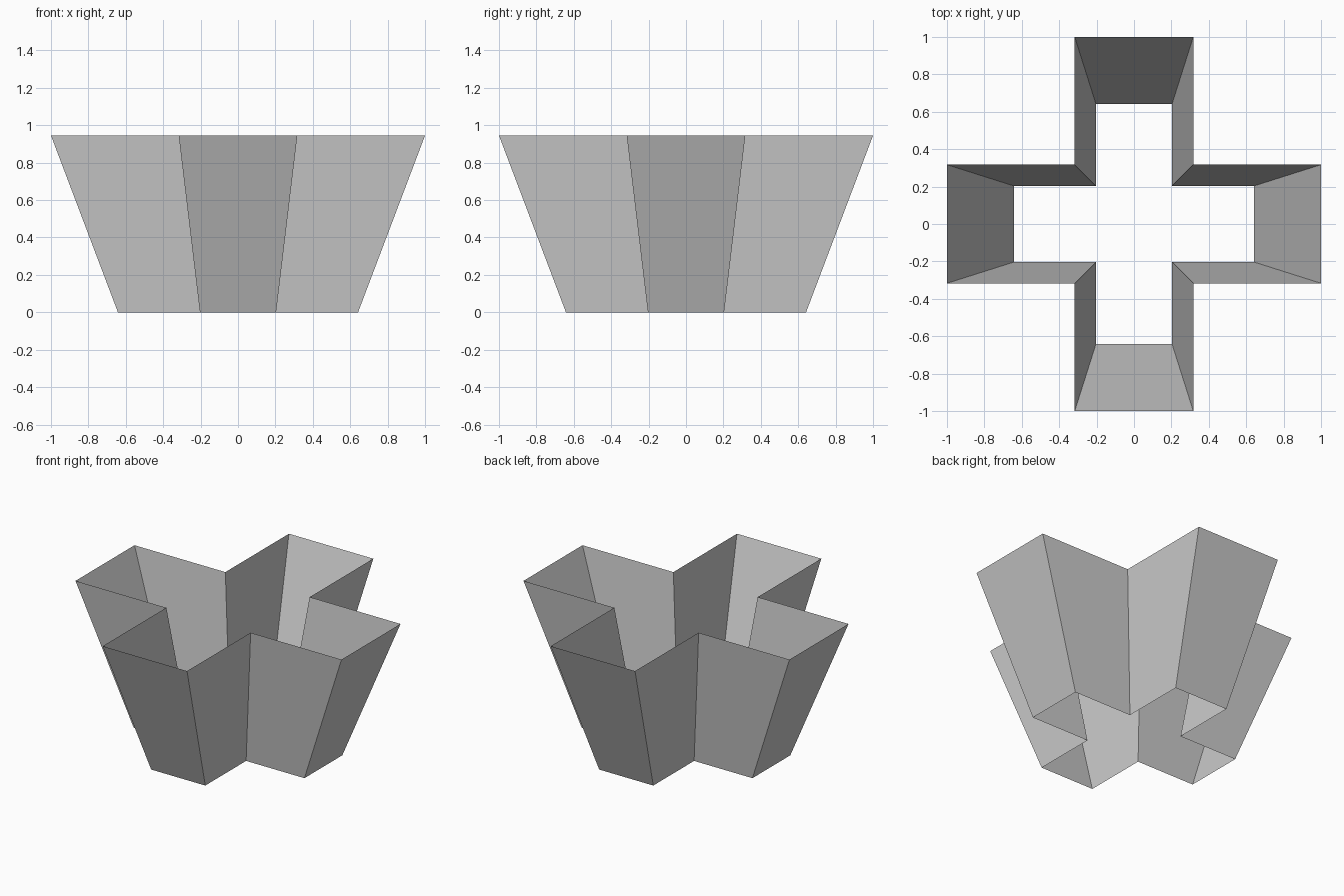
import bpy
import bmesh

if "Cube" in bpy.data.objects:
    bpy.data.objects.remove(bpy.data.objects["Cube"])

HEIGHT = 0.945
ARM, HALF = 1.0, 0.317      # arm reach and half width at the rim
BASE_SCALE = 0.642          # taper towards the base


def cross_ring(bm, scale, z):
    """Twelve-cornered plus outline, one quarter turned four times."""
    ring = []
    a, h = ARM * scale, HALF * scale
    quarter = [(a, -h), (a, h), (h, h)]
    for turn in range(4):
        ring += [bm.verts.new((x, y, z)) for x, y in quarter]
        quarter = [(-y, x) for x, y in quarter]
    return ring


# Tapered plus-shaped wall, open at top and bottom
bm = bmesh.new()
base = cross_ring(bm, BASE_SCALE, 0)
rim = cross_ring(bm, 1.0, HEIGHT)
for i in range(12):
    j = (i + 1) % 12
    bm.faces.new((base[i], base[j], rim[j], rim[i]))

mesh = bpy.data.meshes.new("cross_wall")
bm.to_mesh(mesh)
bm.free()
bpy.context.collection.objects.link(bpy.data.objects.new("cross_wall", mesh))
